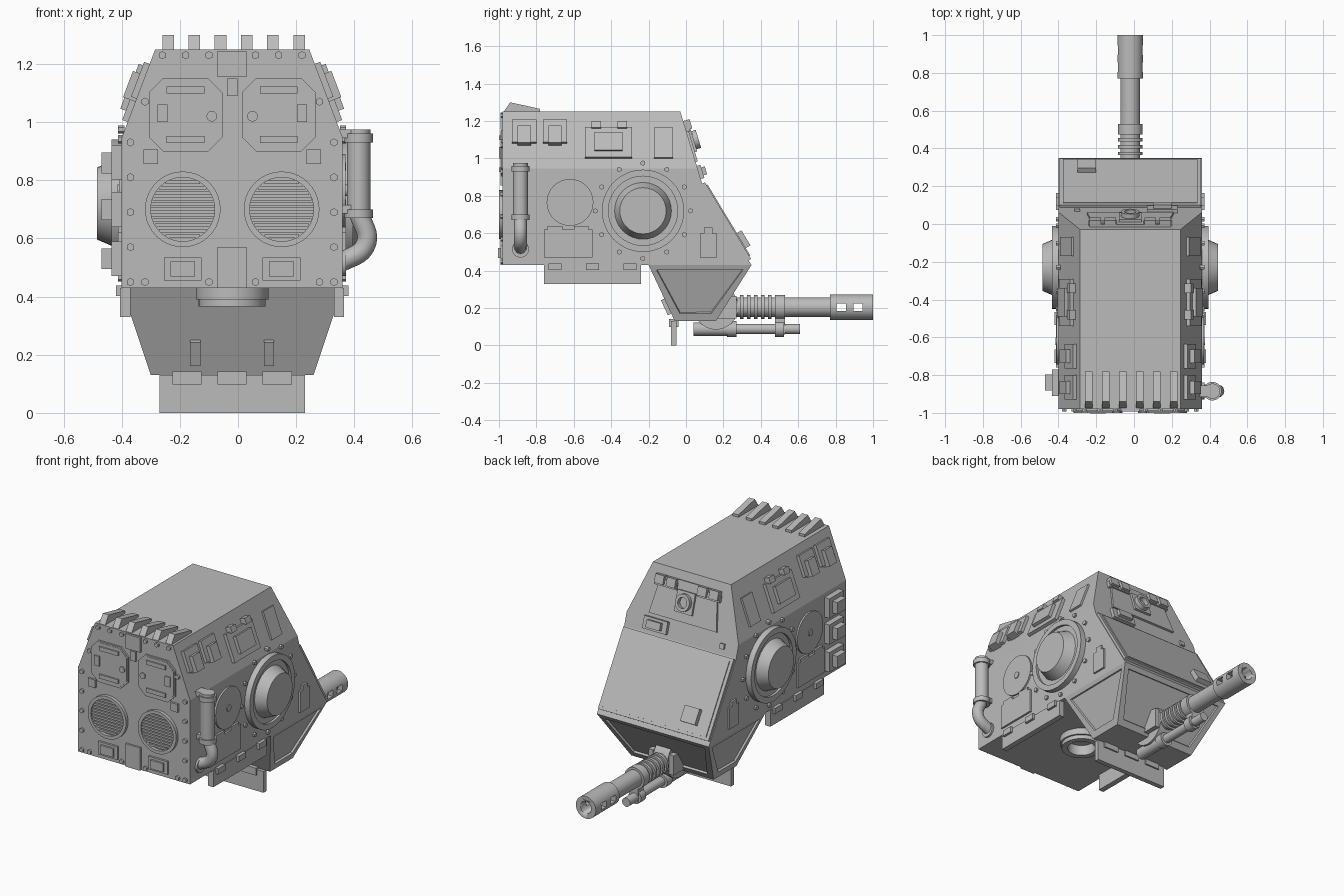
import bpy, bmesh
from math import sin, cos, pi, sqrt
from mathutils import Matrix, Vector

if "Cube" in bpy.data.objects:
    bpy.data.objects.remove(bpy.data.objects["Cube"])

grey = bpy.data.materials.new("plain grey")
grey.use_nodes = True
grey.diffuse_color = (0.5, 0.5, 0.5, 1)
grey.node_tree.nodes["Principled BSDF"].inputs["Base Color"].default_value = grey.diffuse_color

SIDES = (-1, 1)
X, Y, Z = Vector((1, 0, 0)), Vector((0, 1, 0)), Vector((0, 0, 1))
SINK = 0.01       # how far fitted parts reach into the surface below
THIN = 0.012      # height of flat plates
CENTRE = X * -0.02


def finish(name, bm, smooth=False):
    bmesh.ops.recalc_face_normals(bm, faces=bm.faces)
    mesh = bpy.data.meshes.new(name)
    bm.to_mesh(mesh)
    bm.free()
    mesh.materials.append(grey)
    if smooth:
        for polygon in mesh.polygons:
            polygon.use_smooth = True
        mesh.set_sharp_from_angle(angle=pi / 5)
    part = bpy.data.objects.new(name, mesh)
    bpy.context.collection.objects.link(part)
    return part


def frame(origin, u, v, out):
    """Surface frame: u and v run along the surface, out points away from it."""
    matrix = Matrix((u, v, out.normalized())).transposed().to_4x4()
    matrix.translation = origin
    return matrix


def slope(low, high, out):
    """Frame on a slanted face through two centreline points; v still measures height."""
    run = (high - low) / (high - low).z
    return frame(low - run * low.z, X, run, out * X.cross(run))


def box(name, surface, u, v, width, height, rise=THIN, start=-SINK, lid=0.0):
    """Box on a surface; lid adds a smaller box on top, as a fraction of its size."""
    bm = bmesh.new()
    place = Matrix.Translation((u, v, (rise + start) / 2)) @ Matrix.Diagonal((width, height, rise - start, 1))
    bmesh.ops.create_cube(bm, size=1, matrix=surface @ place)
    if lid:
        box(name + "_lid", surface, u, v, width * lid, height * lid, rise * 2)
    return finish(name, bm)


def disc(name, surface, u, v, radius, rise=THIN, start=-SINK, sides=32, tip=1.0):
    bm = bmesh.new()
    bmesh.ops.create_cone(bm, cap_ends=True, segments=sides, radius1=radius, radius2=radius * tip,
                          depth=rise - start, matrix=surface @ Matrix.Translation((u, v, (rise + start) / 2)))
    return finish(name, bm, sides > 8)


def tube(name, surface, u, v, outer, inner, rise, start=-SINK, sides=40):
    bm = bmesh.new()
    loops = []
    for radius, out in ((outer, start), (outer, rise), (inner, rise), (inner, start)):
        loops.append([bm.verts.new(surface @ Vector((u + radius * cos(a), v + radius * sin(a), out)))
                      for a in (2 * pi * i / sides for i in range(sides))])
    for k, loop in enumerate(loops):
        before = loops[k - 1]
        for i in range(sides):
            bm.faces.new((before[i - 1], before[i], loop[i], loop[i - 1]))
    return finish(name, bm, True)


def prism(name, surface, outline, rise, start=-SINK):
    bm = bmesh.new()
    base = bm.faces.new([bm.verts.new(surface @ Vector((u, v, start))) for u, v in outline])
    grown = bmesh.ops.extrude_face_region(bm, geom=[base], use_keep_orig=True)["geom"]
    shift = surface.to_3x3() @ Vector((0, 0, rise - start))
    bmesh.ops.translate(bm, vec=shift, verts=[g for g in grown if isinstance(g, bmesh.types.BMVert)])
    return finish(name, bm)


def block(corners):
    """Convex block from (half width, centreline point) pairs."""
    bm = bmesh.new()
    for half, point in corners:
        for side in SIDES:
            bm.verts.new(point + X * half * side)
    bmesh.ops.convex_hull(bm, input=bm.verts)
    bmesh.ops.dissolve_limit(bm, angle_limit=SINK, verts=bm.verts, edges=bm.edges)
    bmesh.ops.recalc_face_normals(bm, faces=bm.faces)
    bm.normal_update()
    return bm


def cut(part, cutter):
    modifier = part.modifiers.new("cut", "BOOLEAN")
    modifier.operation = "DIFFERENCE"
    modifier.object = cutter
    cutter.hide_render = True
    bpy.context.view_layer.objects.active = part
    bpy.ops.object.modifier_apply(modifier=modifier.name)
    bpy.data.objects.remove(cutter)


def bolt(surface, u, v):
    disc("bolt", surface, u, v, 0.014, sides=6)


# Key points of the side outline on the centre plane
def outline_point(y, z):
    return CENTRE + Y * y + Z * z


BACK, FLOOR, HALF, ROOF_HALF, CHIN_HALF = -0.98, 0.43, 0.38, 0.265, 0.28
roof_front = outline_point(-0.03, 1.25)
brow_foot = outline_point(0.085, 0.87)
chin_tip = outline_point(0.35, FLOOR)
chin_front = outline_point(0.16, 0.13)
chin_back = outline_point(-0.06, 0.13)
chin_root = outline_point(-0.2, FLOOR)
waist = roof_front.lerp(brow_foot, 0.8)

# Surface frames
rear = frame(CENTRE + Y * BACK, X, Z, -Y)
brow = slope(brow_foot, roof_front, 1) @ Matrix.Diagonal((1, 1, -1, 1))
if (brow.to_3x3() @ Z).y < 0:
    brow = slope(brow_foot, roof_front, -1)
glacis = slope(chin_tip, brow_foot, -1)
tail = slope(chin_back, chin_root, 1)
along = frame(CENTRE, X, Z, Y)
across = frame(CENTRE, Y, Z, X)
upright = frame(CENTRE, X, Y, Z)

# Hull and chin, the chin with recessed lower panels
finish("hull", block([(ROOF_HALF, outline_point(BACK, roof_front.z)), (ROOF_HALF, roof_front),
                      (HALF, outline_point(BACK, waist.z)), (HALF, waist), (HALF, brow_foot),
                      (HALF, outline_point(brow_foot.y, FLOOR)), (HALF, outline_point(BACK, FLOOR))]))
bm = block([(HALF, brow_foot), (HALF, chin_root), (HALF, chin_tip), (CHIN_HALF, chin_front), (CHIN_HALF, chin_back)])
panels = [f for f in bm.faces if -0.9 < f.normal.z < -0.2 and f.normal.y > -0.3]
bmesh.ops.inset_individual(bm, faces=panels, thickness=0.05)
bmesh.ops.inset_individual(bm, faces=panels, thickness=0.004, depth=-THIN)
finish("chin", bm)

# Rear face: hatches above, round vents and boxes below
for side in SIDES:
    hatch, vent = side * 0.16, side * 0.17
    for name, radius, rise in (("hatch_rim", 0.148, SINK), ("hatch", 0.138, THIN)):
        corners = [quarter * pi / 2 + pi / 4 + turn for quarter in range(4) for turn in (-0.24, 0.24)]
        prism(name, rear, [(hatch + radius * cos(a), 1.025 + radius * sin(a)) for a in corners], rise)
    for z in (0.94, 1.11):
        box("hatch_bar", rear, hatch, z, 0.13, 0.025, 0.02)
    box("hatch_hinge", rear, hatch + side * 0.08, 1.03, 0.035, 0.06, 0.02)
    disc("hatch_knob", rear, hatch - side * 0.09, 1.02, 0.018, 0.02)
    tube("vent_ring", rear, vent, 0.7, 0.13, 0.11, 0.02)
    for i in range(-5, 6):
        drop = i * 0.0185
        box("vent_slat", rear, vent, 0.7 + drop, 2 * sqrt(0.11 ** 2 - drop ** 2), THIN)
    box("small_plate", rear, side * 0.28, 0.88, 0.05, 0.05)
    box("lower_box", rear, vent, 0.495, 0.13, 0.08, lid=0.66)
    for i in range(5):
        bolt(rear, side * 0.35, 0.45 + i * 0.12)
    for i in range(1, 4):
        bolt(rear, side * i * 0.08, 1.23)
    bolt(rear, side * 0.3, 1.07)
    for u in (0.08, 0.3):
        bolt(rear, side * u, 0.45)
box("top_latch", rear, 0, 1.2, 0.1, 0.09)
box("latch_tongue", rear, 0, 1.12, 0.035, 0.06)
box("lower_latch", rear, 0, 0.5, 0.1, 0.14)

# Roof fins, wedge shaped
for i in range(6):
    lane = frame(X * (i * 0.09 - 0.24), Y, Z, X)
    prism("roof_fin", lane, [(BACK, 1.24), (-0.78, 1.24), (-0.78, 1.265), (-0.94, 1.3)], 0.02, -0.02)

# Both flanks, with the slanted shoulders above
for side in SIDES:
    flank = frame(CENTRE + X * side * HALF, Y, Z, X * side)
    lean = (waist - roof_front) / (waist.z - roof_front.z)
    run = Z + X * side * (HALF - ROOF_HALF) / (waist.z - roof_front.z)
    edge = CENTRE + X * side * HALF
    shoulder = frame(edge - (run - Z) * waist.z, Y, run, X * side - Z * (run.x * side))

    hub = (-0.23, 0.72)
    tube("housing_rim", flank, *hub, 0.22, 0.185, 0.035)
    disc("housing_base", flank, *hub, 0.19, 0.02)
    disc("housing_dome", flank, *hub, 0.165, 0.085, tip=0.75)
    for i in range(12):
        bolt(flank, hub[0] + cos(i * pi / 6) * 0.255, hub[1] + sin(i * pi / 6) * 0.255)
    disc("access_disc", flank, -0.62, 0.765, 0.125, SINK)
    disc("disc_hub", flank, -0.62, 0.765, 0.02, 0.015)
    box("lower_panel", flank, -0.63, 0.545, 0.26, 0.15)
    for y in (-0.7, -0.56):
        box("panel_tab", flank, y, 0.62, 0.08, 0.04)
    box("skirt", flank, -0.5, 0.38, 0.52, 0.1, 0.005, -0.03)
    for i in range(3):
        box("skirt_hinge", flank, i * 0.2 - 0.7, 0.42, 0.07, 0.035, 0.02)
    box("front_box", flank, 0.12, 0.535, 0.09, 0.13)
    box("front_box_tab", flank, 0.12, 0.61, 0.045, 0.04)

    for y in (-0.865, -0.7):
        box("shoulder_box", shoulder, y, 1.14, 0.13, 0.12, 0.02)
        box("shoulder_box_lid", shoulder, y, 1.115, 0.07, 0.09, 0.045)
    box("shoulder_vent", shoulder, -0.415, 1.08, 0.25, 0.16, 0.02, lid=0.6)
    for y in (-0.48, -0.34):
        box("vent_clip", shoulder, y, 1.17, 0.05, 0.035, 0.035)
    box("shoulder_panel", shoulder, -0.12, 1.08, 0.1, 0.16)

    # Stowage boxes on one flank, exhaust on the other
    if side < 0:
        for z in (0.53, 0.7, 0.86):
            box("stowage_box", flank, -0.84, z, 0.14, 0.12, 0.035, lid=0.6)
    else:
        spot = (0.435, -0.885)
        disc("exhaust_pipe", upright, *spot, 0.04, 0.975, 0.68)
        for low, high in ((0.67, 0.7), (0.93, 0.96)):
            disc("exhaust_collar", upright, *spot, 0.049, high, low)
            box("exhaust_bracket", flank, spot[1], high, 0.06, 0.03, 0.05)
        disc("exhaust_flange", flank, spot[1], 0.515, 0.045)
        bend = bpy.data.curves.new("exhaust_bend", "CURVE")
        bend.dimensions = "3D"
        bend.bevel_depth = 0.034
        bend.materials.append(grey)
        spline = bend.splines.new("BEZIER")
        spline.bezier_points.add(2)
        for point, (x, z) in zip(spline.bezier_points, ((0.415, 0.69), (0.44, 0.58), (0.34, 0.51))):
            point.co = (x, spot[1], z)
            point.handle_left_type = point.handle_right_type = "AUTO"
        bpy.context.collection.objects.link(bpy.data.objects.new("exhaust_bend", bend))

# Brow face with sight and clips
prism("brow_plate", brow, [(-0.23, 0.98), (0.23, 0.98), (0.19, 1.2), (-0.19, 1.2)], THIN)
for side in SIDES:
    box("brow_clip_bar", brow, side * 0.145, 1.16, 0.15, 0.04, 0.02)
    for shift in SIDES:
        box("brow_clip", brow, side * 0.145 + shift * 0.04, 1.175, 0.06, 0.05, 0.035)
box("sight_base", brow, 0, 1.09, 0.12, 0.12, 0.025)
tube("sight", brow, 0, 1.09, 0.048, 0.03, 0.05)
box("brow_box", brow, 0.17, 0.925, 0.16, 0.07, 0.02, lid=0.6)
box("brow_stud", brow, -0.28, 0.915, 0.03, 0.03)

# Sloped front armour
box("front_armour", glacis, 0, 0.66, 0.75, 0.41, 0.015)
box("front_armour_face", glacis, 0, 0.66, 0.71, 0.38, 0.021)
box("front_viewport", glacis, -0.23, 0.55, 0.1, 0.08, 0.05)

# Underside: turning ring, hanging plate, tail pegs
tube("turning_ring", upright, 0, -0.5, 0.125, 0.08, FLOOR, 0.39)
tube("turning_ring_lip", upright, 0, -0.5, 0.115, 0.08, 0.39, 0.365)
box("hanging_plate", along, 0, 0.065, 0.5, 0.13, -0.05, -0.08)
for i in SIDES + (0,):
    box("plate_tab", along, i * 0.155, 0.12, 0.1, 0.045, -0.04, -0.09)
for side in SIDES:
    box("tail_peg", tail, side * 0.127, 0.21, 0.035, 0.08, 0.02)

# Gun: mount, barrel with cooling rings, slotted and bored muzzle
bore = (0, 0.205)
disc("gun_mount", across, 0.16, bore[1], 0.12, 0.05, -0.05)
for side in SIDES:
    box("mount_cheek", across, 0.195, bore[1], 0.15, 0.12, side * 0.085, side * 0.055)
disc("gun_barrel", along, *bore, 0.052, 0.79, 0.1)
for i in range(5):
    start = 0.29 + i * 0.037
    disc("cooling_ring", along, *bore, 0.064, start + 0.018, start)
disc("barrel_collar", along, *bore, 0.066, 0.53, 0.475)
muzzle = disc("muzzle", along, *bore, 0.068, 1, 0.77)
cut(muzzle, disc("bore_cutter", along, *bore, 0.037, 1.1, 0.8))
for y in (0.83, 0.92):
    cut(muzzle, box("slot_cutter", across, y, bore[1], 0.05, 0.04, 0.1, -0.1))

# Smaller tube slung below the barrel
slung = (0, 0.088)
disc("slung_tube_sleeve", along, *slung, 0.036, 0.25, 0.04)
disc("slung_tube", along, *slung, 0.027, 0.61, 0.25)
box("tube_clamp", along, 0, 0.13, 0.05, 0.14, 0.53, 0.475)
for start in (0.22, 0.475):
    disc("clamp_ring", along, *slung, 0.042, start + 0.05, start)
